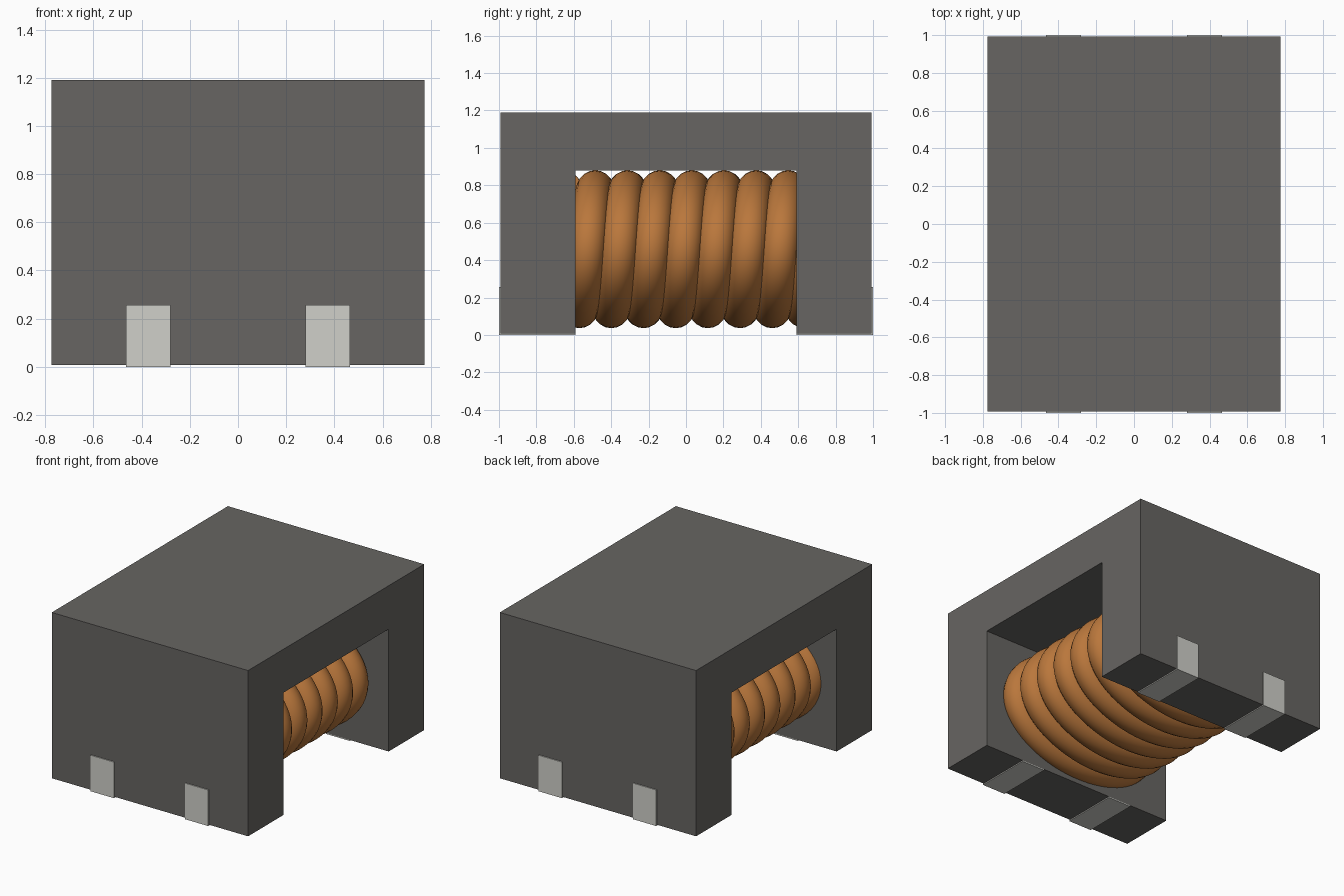
import bpy, bmesh, math
from mathutils import Vector

if "Cube" in bpy.data.objects:
    bpy.data.objects.remove(bpy.data.objects["Cube"])


def material(name, rgb):
    m = bpy.data.materials.new(name)
    m.diffuse_color = (*rgb, 1)
    m.use_nodes = True
    m.node_tree.nodes["Principled BSDF"].inputs["Base Color"].default_value = m.diffuse_color
    return m


FERRITE = material("dark grey ferrite", (0.135, 0.130, 0.122))
COPPER = material("copper", (0.49, 0.185, 0.045))
METAL = material("pale metal", (0.63, 0.63, 0.59))


def finish(name, bm, mat, smooth=False):
    bmesh.ops.recalc_face_normals(bm, faces=bm.faces[:])
    me = bpy.data.meshes.new(name)
    bm.to_mesh(me)
    bm.free()
    me.materials.append(mat)
    ob = bpy.data.objects.new(name, me)
    bpy.context.collection.objects.link(ob)
    if smooth:
        bpy.context.view_layer.objects.active = ob
        ob.select_set(True)
        bpy.ops.object.shade_smooth_by_angle(angle=math.radians(40))
        ob.select_set(False)
    return ob


def extrude_yz(name, profile, x0, x1, mat):
    """Extrude a (y, z) outline along x."""
    bm = bmesh.new()
    face = bm.faces.new([bm.verts.new((x0, y, z)) for y, z in profile])
    res = bmesh.ops.extrude_face_region(bm, geom=[face])
    verts = [v for v in res["geom"] if isinstance(v, bmesh.types.BMVert)]
    bmesh.ops.translate(bm, verts=verts, vec=(x1 - x0, 0, 0))
    return finish(name, bm, mat)


T = 0.007            # contact thickness
END, INNER = 1.0, 0.592
TOP, ROOF = 1.19, 0.88

# arch-shaped ferrite housing
E = END - T
extrude_yz("housing", [(-E, T), (-INNER, T), (-INNER, ROOF), (INNER, ROOF),
                       (INNER, T), (E, T), (E, TOP), (-E, TOP)],
           -0.775, 0.775, FERRITE)

# L-shaped contacts wrapping under each foot and up the end faces
for sy, end in ((-1, "front"), (1, "back")):
    outline = [(sy * y, z) for y, z in ((INNER, 0), (END, 0), (END, 0.257),
                                        (E, 0.257), (E, T), (INNER, T))]
    for x0, side in ((-0.465, "left"), (0.28, "right")):
        extrude_yz(f"contact_{end}_{side}", outline, x0, x0 + 0.185, METAL)

# oval wire coil, ends buried in the feet
ZC, R, PITCH = 0.458, 0.097, 0.172
A, B = 0.655 - R, 0.422 - R
STEPS, SIDES, TURNS = 72, 20, 8
bm = bmesh.new()
rings = []
for i in range(TURNS * STEPS + 1):
    turn = i / STEPS - 0.75
    t = 2 * math.pi * turn
    c, s = math.cos(t), math.sin(t)
    centre = Vector((A * c, -0.528 + PITCH * turn, ZC + B * s))
    out = Vector((B * c, 0, A * s)).normalized()
    side = Vector((0, 1, 0))
    rings.append([bm.verts.new(centre + R * (math.cos(q) * out + math.sin(q) * side))
                  for q in (2 * math.pi * k / SIDES for k in range(SIDES))])
for r0, r1 in zip(rings, rings[1:]):
    for k in range(SIDES):
        n = (k + 1) % SIDES
        bm.faces.new((r0[k], r0[n], r1[n], r1[k]))
bm.faces.new(rings[0])
bm.faces.new(rings[-1])
finish("wire_coil", bm, COPPER, True)

# oval core inside the coil, joining the two feet
bm = bmesh.new()
N = 48
loops = [[bm.verts.new(((A - R) * math.cos(2 * math.pi * k / N), y,
                        ZC + (B - R) * math.sin(2 * math.pi * k / N)))
          for k in range(N)] for y in (-INNER - 0.01, INNER + 0.01)]
for k in range(N):
    n = (k + 1) % N
    bm.faces.new((loops[0][k], loops[0][n], loops[1][n], loops[1][k]))
for loop in loops:
    bm.faces.new(loop)
finish("core", bm, FERRITE, True)
